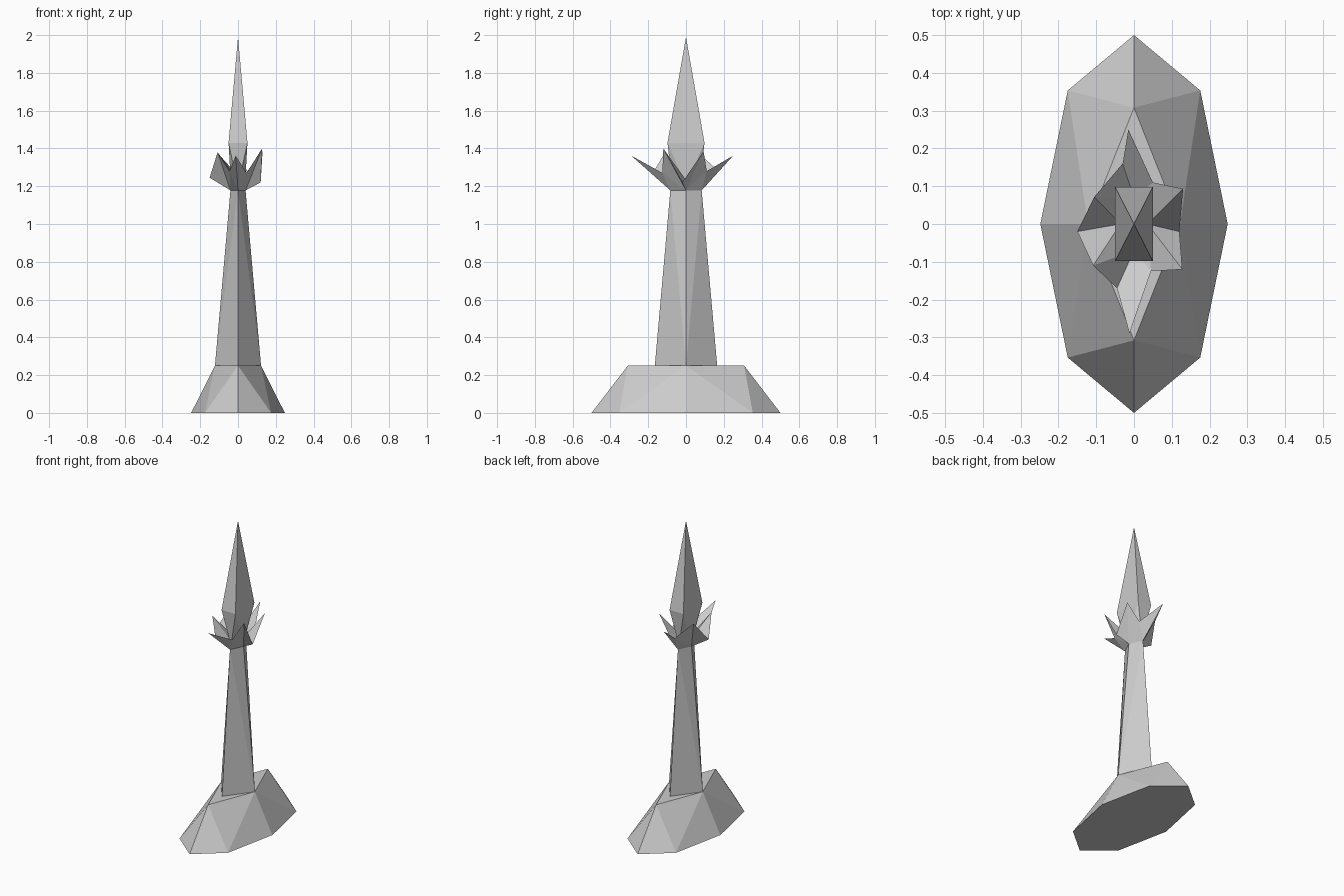
import bpy, bmesh, math

if "Cube" in bpy.data.objects:
    bpy.data.objects.remove(bpy.data.objects["Cube"])


def make(name, verts, faces):
    """Flat-shaded mesh object with outward normals."""
    me = bpy.data.meshes.new(name)
    me.from_pydata(verts, [], faces)
    bm = bmesh.new()
    bm.from_mesh(me)
    bmesh.ops.triangulate(bm, faces=[f for f in bm.faces if len(f.verts) == 4])
    bmesh.ops.recalc_face_normals(bm, faces=bm.faces)
    bm.to_mesh(me)
    bm.free()
    ob = bpy.data.objects.new(name, me)
    bpy.context.collection.objects.link(ob)
    return ob


def ring(n, rx, ry, z, start=0.0):
    """Elliptical ring of n points; starts at -y and turns anticlockwise."""
    return [(rx * math.sin(start + 2 * math.pi * i / n),
             -ry * math.cos(start + 2 * math.pi * i / n), z) for i in range(n)]


# Base: octagonal foot rising to a four-sided top
verts = ring(8, 0.248, 0.5, 0) + ring(4, 0.122, 0.308, 0.25)
faces = [tuple(range(8)), (8, 9, 10, 11)]
for i in range(4):
    top, nxt = 8 + i, 8 + (i + 1) % 4
    a, b, c = 2 * i, 2 * i + 1, (2 * i + 2) % 8
    faces += [(a, b, top), (b, nxt, top), (b, c, nxt)]
make("base", verts, faces)

# Shaft: tapering diamond column
verts = ring(4, 0.122, 0.165, 0.25) + ring(4, 0.04, 0.083, 1.178)
faces = [(i, (i + 1) % 4, 4 + (i + 1) % 4, 4 + i) for i in range(4)]
make("shaft", verts, faces + [(0, 1, 2, 3), (4, 5, 6, 7)])

# Spear tip: four-sided spike narrowing to a diamond foot
corners = [(0.05, -0.098, 1.43), (0.05, 0.098, 1.43),
           (-0.05, 0.098, 1.43), (-0.05, -0.098, 1.43)]
verts = [(0, 0, 1.99)] + corners + ring(4, 0.037, 0.072, 1.2)
faces = [(5, 6, 7, 8)]
for i in range(4):
    j = (i + 1) % 4
    faces += [(0, 1 + i, 1 + j), (1 + i, 1 + j, 5 + j), (1 + i, 5 + i, 5 + j)]
make("spear_tip", verts, faces)

# Crown: jagged rim joined to the shaft outside and the spear foot inside
rim = [(-0.045, -0.17, 1.28), (-0.012, -0.29, 1.362), (0.045, -0.125, 1.27),
       (0.128, -0.12, 1.40), (0.12, -0.02, 1.22), (0.13, 0.093, 1.385),
       (0.05, 0.11, 1.28), (-0.015, 0.25, 1.362), (-0.03, 0.16, 1.29),
       (-0.105, 0.072, 1.372), (-0.15, -0.02, 1.245), (-0.108, -0.11, 1.38)]
verts = rim + ring(4, 0.04, 0.083, 1.178) + ring(4, 0.036, 0.07, 1.23)
faces = []
for start in (12, 16):
    for i in range(12):
        j = (i + 1) % 12
        a, b = start + i // 3, start + j // 3
        faces.append((i, j, a) if a == b else (i, j, b, a))
faces += [(12, 13, 14, 15), (16, 17, 18, 19)]
make("crown", verts, faces)
